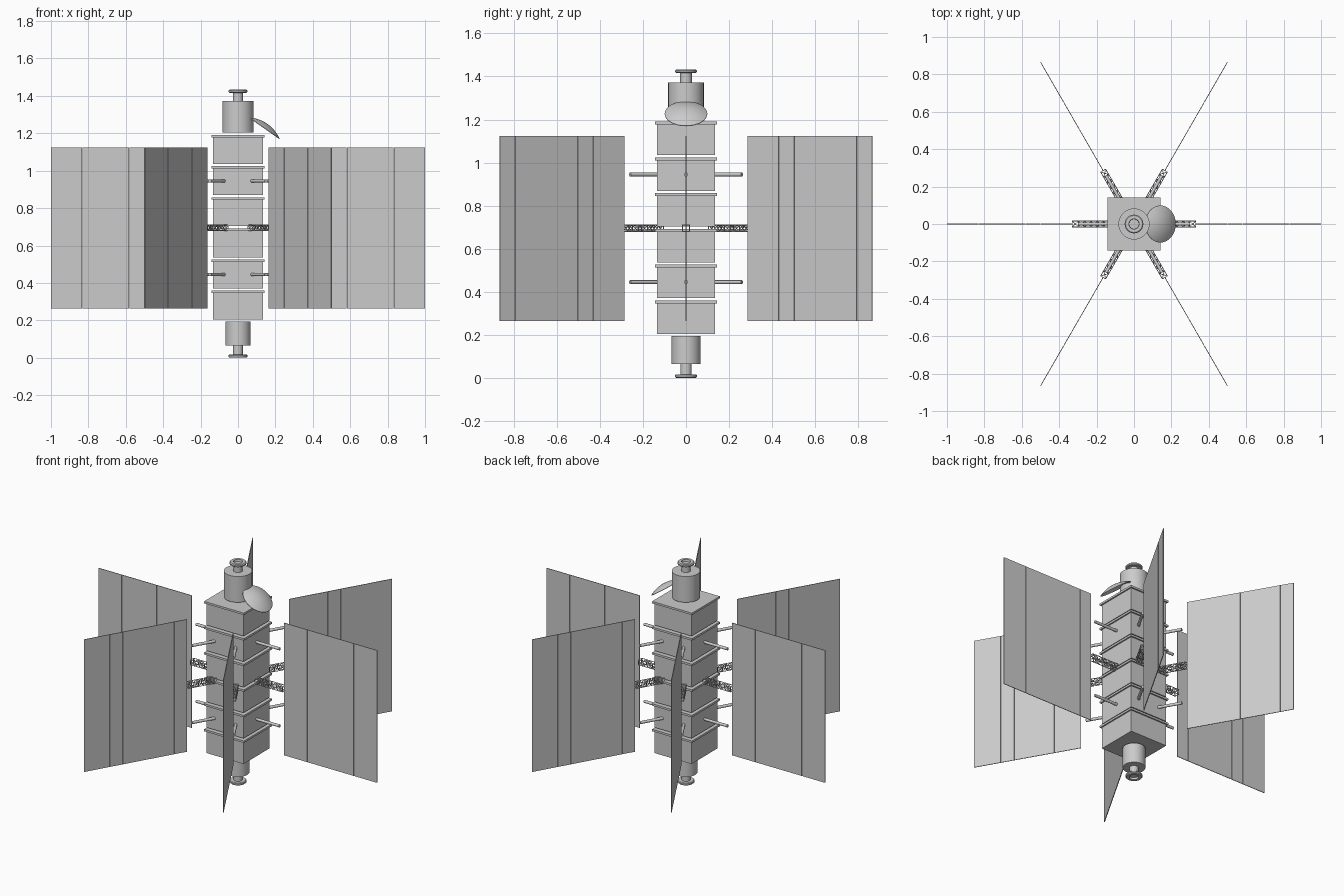
import bpy, bmesh, math
from mathutils import Vector, Matrix

if "Cube" in bpy.data.objects:
    bpy.data.objects.remove(bpy.data.objects["Cube"])


def finish(name, bm, smooth=False):
    bmesh.ops.recalc_face_normals(bm, faces=bm.faces)
    me = bpy.data.meshes.new(name)
    bm.to_mesh(me)
    bm.free()
    ob = bpy.data.objects.new(name, me)
    bpy.context.collection.objects.link(ob)
    if smooth:
        bpy.ops.object.select_all(action='DESELECT')
        bpy.context.view_layer.objects.active = ob
        ob.select_set(True)
        bpy.ops.object.shade_smooth_by_angle(angle=math.radians(35))
    return ob


def add_box(bm, center, size):
    m = Matrix.Translation(center) @ Matrix.Diagonal((*size, 1))
    bmesh.ops.create_cube(bm, size=1, matrix=m)


def add_rod(bm, a, b, r, n=12):
    a, b = Vector(a), Vector(b)
    d = b - a
    m = Matrix.Translation((a + b) / 2) @ d.to_track_quat('Z', 'Y').to_matrix().to_4x4()
    bmesh.ops.create_cone(bm, cap_ends=True, segments=n, radius1=r, radius2=r,
                          depth=d.length, matrix=m)


def lathe(name, profile, n=32, matrix=Matrix()):
    bm = bmesh.new()
    vs = [bm.verts.new((r, 0, z)) for r, z in profile]
    es = [bm.edges.new(p) for p in zip(vs, vs[1:])]
    bmesh.ops.spin(bm, geom=vs + es, cent=(0, 0, 0), axis=(0, 0, 1),
                   angle=2 * math.pi, steps=n, use_duplicate=False)
    bmesh.ops.remove_doubles(bm, verts=bm.verts, dist=1e-5)
    bm.transform(matrix)
    return finish(name, bm, True)


# six stacked body modules, each with a wider top flange
for i in range(6):
    top = 0.36 + 0.166 * i
    bm = bmesh.new()
    add_box(bm, (0, 0, top - 0.084), (0.268, 0.268, 0.142))
    add_box(bm, (0, 0, top - 0.0065), (0.286, 0.286, 0.013))
    finish(f"body_module_{i + 1}", bm)

# docking ends with recessed collars
lathe("top_docking_port", [
    (0, 1.205), (0.083, 1.205), (0.083, 1.373), (0.027, 1.373), (0.027, 1.416),
    (0.046, 1.416), (0.05, 1.42), (0.05, 1.428), (0.045, 1.433), (0.028, 1.433),
    (0.026, 1.42), (0, 1.42)])
lathe("bottom_docking_port", [
    (0, 0.195), (0.067, 0.195), (0.067, 0.065), (0.026, 0.065), (0.026, 0.017),
    (0.046, 0.017), (0.05, 0.013), (0.05, 0.005), (0.045, 0.0), (0.028, 0.0),
    (0.026, 0.013), (0, 0.013)])

# tilted antenna dish, convex side outward
R, H, T = 0.099, 0.027, 0.003
outer = [(R * k / 8, H * (1 - (k / 8) ** 2)) for k in range(9)]
inner = [(r, z - T) for r, z in reversed(outer)]
tilt = Matrix.Translation((0.142, 0, 1.228)) @ Matrix.Rotation(math.radians(35), 4, 'Y')
lathe("antenna_dish", outer + inner, 32, tilt)

R0, R1, Z0, Z1, ZT = 0.331, 1.0, 0.264, 1.123, 0.695
SEG, BAYS, W = 8, 6, 0.0155
for k in range(6):
    rot = Matrix.Rotation(k * math.pi / 3, 4, 'Z')

    # solar panel made of narrow strips
    bm = bmesh.new()
    step = (R1 - R0) / SEG
    for s in range(SEG):
        add_box(bm, (R0 + (s + 0.5) * step, 0, (Z0 + Z1) / 2),
                (step - 0.001, 0.004, Z1 - Z0))
    bm.transform(rot)
    finish(f"solar_panel_{k + 1}", bm)

    # upper and lower support rods
    bm = bmesh.new()
    for z in (0.445, 0.945):
        add_rod(bm, (0.13, 0, z), (0.30, 0, z), 0.009, 16)
    bm.transform(rot)
    finish(f"support_rods_{k + 1}", bm, True)

    # square lattice boom
    bm = bmesh.new()
    corners = [(-W, -W), (W, -W), (W, W), (-W, W)]
    x0, x1 = 0.13, 0.33
    bay = (x1 - x0) / BAYS
    for j, (y, z) in enumerate(corners):
        y2, z2 = corners[(j + 1) % 4]
        add_rod(bm, (x0, y, ZT + z), (x1, y, ZT + z), 0.0025, 6)
        for b in range(BAYS + 1):
            xa = x0 + b * bay
            add_rod(bm, (xa, y, ZT + z), (xa, y2, ZT + z2), 0.002, 6)
            if b < BAYS:
                p, q = ((y, z), (y2, z2)) if b % 2 else ((y2, z2), (y, z))
                add_rod(bm, (xa, p[0], ZT + p[1]), (xa + bay, q[0], ZT + q[1]), 0.002, 6)
    bm.transform(rot)
    finish(f"lattice_boom_{k + 1}", bm)
